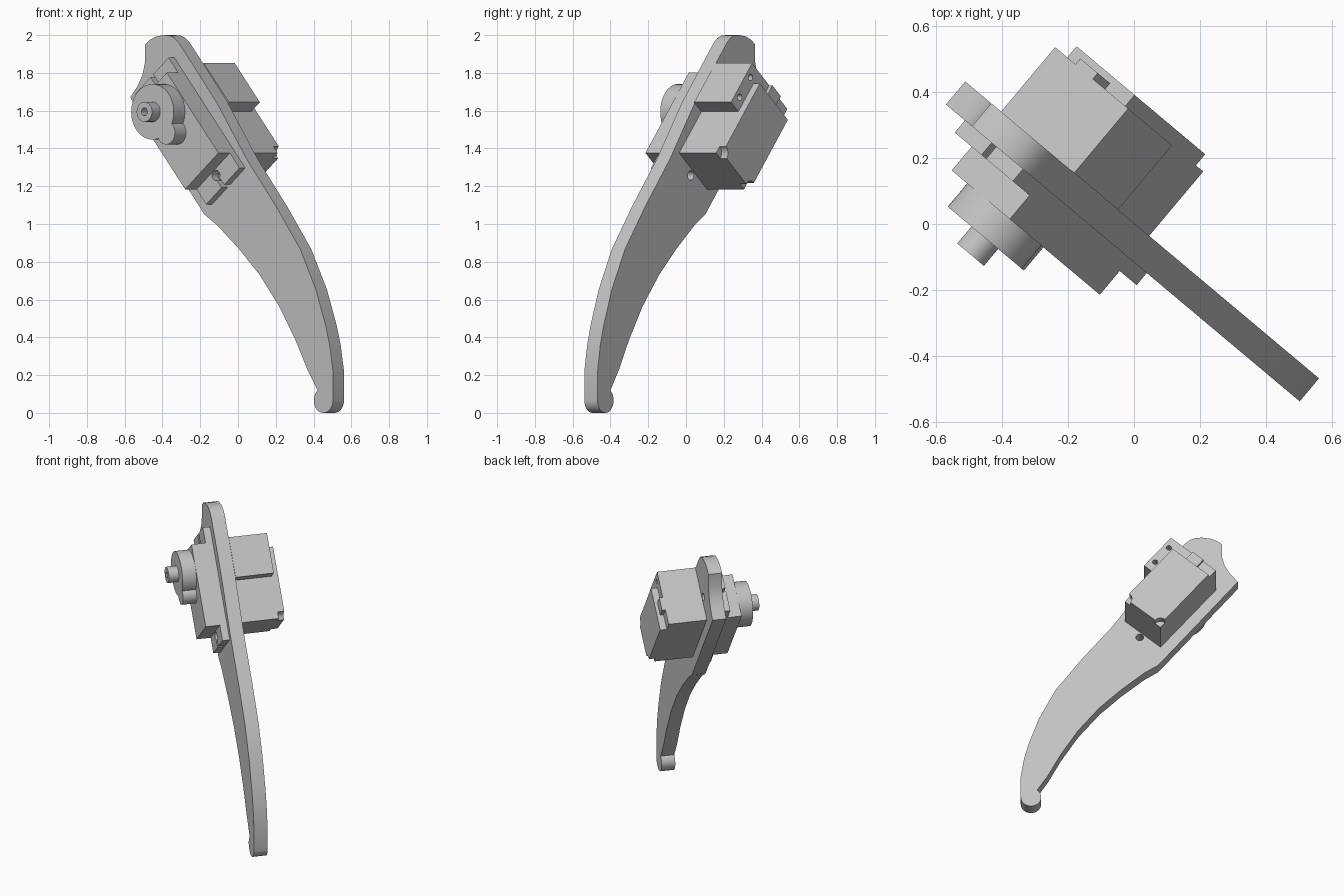
import bpy, bmesh, math
from mathutils import Vector

old = bpy.data.objects.get("Cube")
if old:
    bpy.data.objects.remove(old, do_unlink=True)

grey = bpy.data.materials.new("plain grey")
grey.use_nodes = True
grey.diffuse_color = (0.55, 0.55, 0.55, 1)
grey.node_tree.nodes["Principled BSDF"].inputs["Base Color"].default_value = (0.55, 0.55, 0.55, 1)

TURN = math.radians(-40)             # whole assembly is turned about z
SHAFT = Vector((-0.32, 1.594))       # output shaft position in the plate plane
DOWN = Vector((math.cos(math.radians(50)), -math.sin(math.radians(50))))
ACROSS = Vector((-DOWN.y, DOWN.x))


def arc(cx, cy, r, start, end, n=24):
    angles = [math.radians(start + (end - start) * i / n) for i in range(n + 1)]
    return [(cx + r * math.cos(a), cy + r * math.sin(a)) for a in angles]


def circle(cx, cy, r, n=32):
    return arc(cx, cy, r, 0, 360, n)[:-1]


def rect(s0, s1, t0, t1):
    return [(s0, t0), (s1, t0), (s1, t1), (s0, t1)]


def servo(points):
    """Motor coordinates (down its length, across it) to the plate plane."""
    return [SHAFT + DOWN * s + ACROSS * t for s, t in points]


def prism(name, outline, front, back):
    bm = bmesh.new()
    face = bm.faces.new([bm.verts.new((p[0], front, p[1])) for p in outline])
    new = bmesh.ops.extrude_face_region(bm, geom=[face])["geom"]
    verts = [v for v in new if isinstance(v, bmesh.types.BMVert)]
    bmesh.ops.translate(bm, verts=verts, vec=(0, back - front, 0))
    bmesh.ops.recalc_face_normals(bm, faces=bm.faces)
    mesh = bpy.data.meshes.new(name)
    bm.to_mesh(mesh)
    bm.free()
    obj = bpy.data.objects.new(name, mesh)
    bpy.context.collection.objects.link(obj)
    obj.rotation_euler.z = TURN
    mesh.materials.append(grey)
    return obj


def drill(obj, centres, r, front, back):
    for i, (s, t) in enumerate(centres):
        cutter = prism(f"{obj.name}_cutter_{i}", servo(circle(s, t, r)), front, back)
        cutter.hide_render = True
        cutter.hide_set(True)
        cutter.display_type = 'WIRE'
        mod = obj.modifiers.new("hole", 'BOOLEAN')
        mod.operation = 'DIFFERENCE'
        mod.solver = 'EXACT'
        mod.object = cutter


parts = []

# Curved leg plate with a rounded foot
outline = arc(0.665, 0.066, 0.066, 0, -233) + [
    (.555, .228), (.471, .387), (.361, .562), (.223, .732), (.085, .865),
    (-.067, .992), (-.157, 1.05), (-.67, 1.67), (-.62, 1.73), (-.585, 1.79),
    (-.567, 1.86), (-.567, 1.95), (-.535, 1.975), (-.49, 1.993), (-.44, 2.0),
    (-.40, 1.998), (-.365, 1.985), (-.335, 1.96), (-.241, 1.848), (-.07, 1.64),
    (.136, 1.342), (.342, 1.088), (.506, .865), (.613, .653), (.679, .467),
    (.708, .36), (.731, .22)]
leg = prism("leg_plate", outline, -0.089, 0.002)
drill(leg, [(0.44, 0), (-0.18, 0)], 0.025, -0.2, 0.1)
parts.append(leg)

# Motor case passing through the plate
TOP, LOW, HALF = -0.145, 0.41, 0.15
parts.append(prism("motor_case", servo(rect(TOP, LOW, -HALF, HALF)), -0.231, 0.257))

# Rear cap, stepped in at the top and with scooped lower corners
scoop = 0.045
cap = ([(TOP + 0.075, -HALF)] + arc(LOW, -HALF, scoop, 180, 90, 8)
       + arc(LOW, HALF, scoop, 270, 180, 8) + [(TOP + 0.075, HALF)])
parts.append(prism("motor_cap", servo(cap), 0.257, 0.301))
parts.append(prism("cable_outlet", servo(rect(TOP, TOP + 0.075, -0.045, 0.045)), 0.257, 0.28))

# Mounting tabs with a keyhole slot, mirrored about the case middle
middle = (TOP + LOW) / 2
gap, hole, hole_at = 0.012, 0.027, 0.44
a = math.degrees(math.asin(gap / hole))
tab = ([(LOW, -HALF), (0.514, -HALF), (0.514, -gap)]
       + arc(hole_at, 0, hole, -a, a - 360)
       + [(0.514, gap), (0.514, HALF), (LOW, HALF)])
parts.append(prism("lower_tab", servo(tab), -0.137, -0.089))
parts.append(prism("upper_tab", servo([(2 * middle - s, t) for s, t in tab]), -0.137, -0.089))

# Gear hub, small gear lobe and hollow output shaft
parts.append(prism("gear_hub", servo(circle(0, 0, 0.147, 48)), -0.323, -0.231))
parts.append(prism("gear_lobe", servo(circle(0.145, 0, 0.062)), -0.323, -0.231))
shaft = prism("output_shaft", servo(circle(0, 0, 0.053)), -0.39, -0.323)
drill(shaft, [(0, 0)], 0.021, -0.45, -0.34)
parts.append(shaft)

# Side bracket on the plate with two screw holes
bracket = prism("side_bracket", servo(rect(TOP, TOP + 0.27, HALF, HALF + 0.078)), 0.002, 0.257)
drill(bracket, [(TOP + 0.066, HALF + 0.04), (TOP + 0.204, HALF + 0.04)], 0.017, 0.15, 0.3)
parts.append(bracket)

# Smooth the round walls and keep the edges sharp
for obj in bpy.context.selected_objects:
    obj.select_set(False)
for obj in parts:
    obj.select_set(True)
bpy.context.view_layer.objects.active = leg
bpy.ops.object.shade_smooth_by_angle(angle=math.radians(25))
